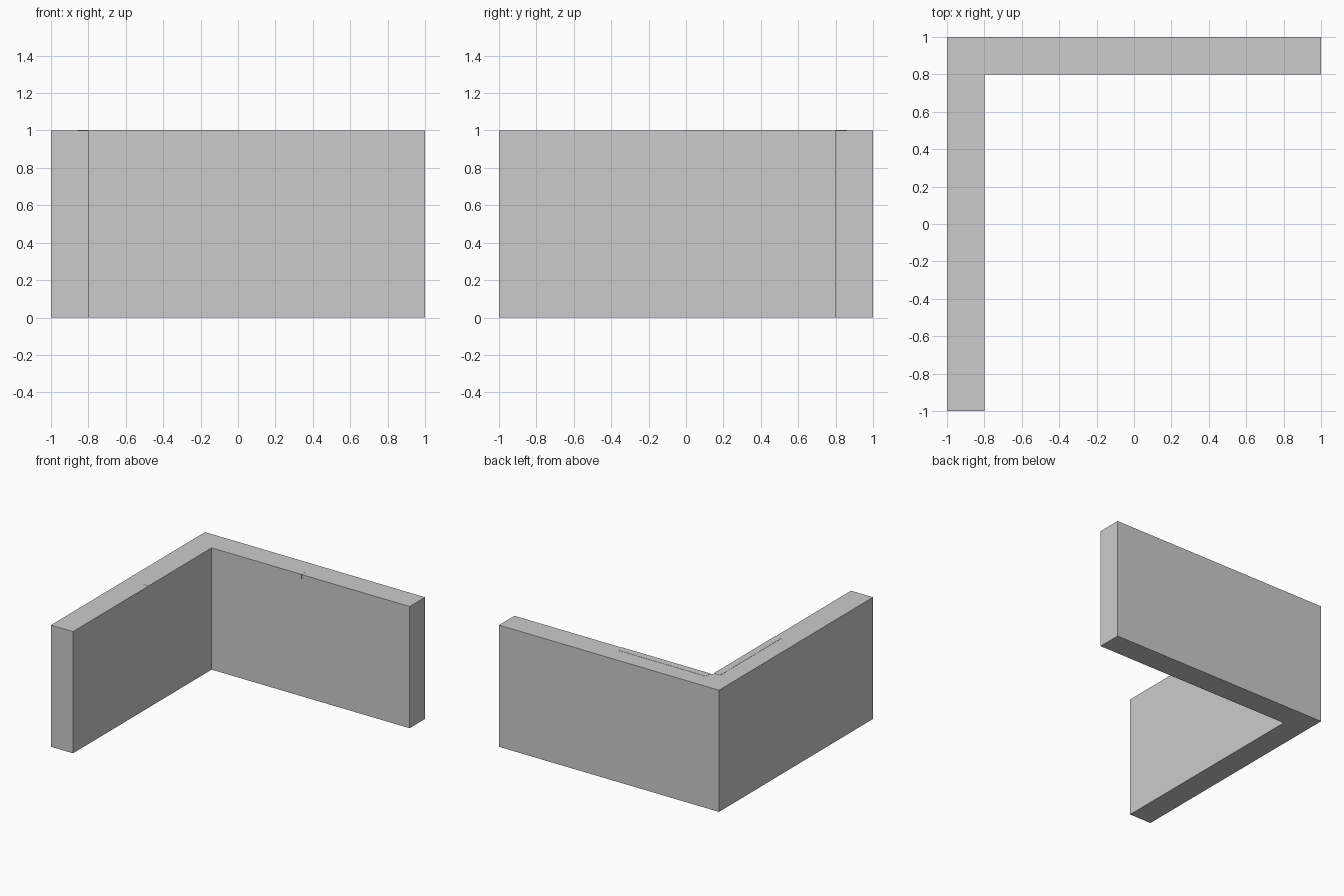
import bpy, bmesh
from mathutils import Matrix, Vector

if "Cube" in bpy.data.objects:
    bpy.data.objects.remove(bpy.data.objects["Cube"])


def add_object(name, bm):
    bmesh.ops.recalc_face_normals(bm, faces=bm.faces)
    mesh = bpy.data.meshes.new(name)
    bm.to_mesh(mesh)
    bm.free()
    obj = bpy.data.objects.new(name, mesh)
    bpy.context.collection.objects.link(obj)
    return obj


# L-shaped corner wall, extruded from its floor plan
bm = bmesh.new()
plan = [(-1, -1), (-0.8, -1), (-0.8, 0.8), (1, 0.8), (1, 1), (-1, 1)]
base = bm.faces.new([bm.verts.new((x, y, 0)) for x, y in plan])
top = bmesh.ops.extrude_face_region(bm, geom=[base], use_keep_orig=True)
bmesh.ops.translate(bm, vec=(0, 0, 1),
                    verts=[g for g in top["geom"] if isinstance(g, bmesh.types.BMVert)])
add_object("corner_wall", bm)


# Slim trim set into the inner top edge, with rounded outer corners
def trim(name, swap=False):
    lo, hi = Vector((-0.78, 0.7985, 0.955)), Vector((0.02, 0.857, 1.0015))
    bm = bmesh.new()
    size, mid = hi - lo, (hi + lo) / 2
    bmesh.ops.create_cube(bm, size=1, matrix=Matrix.Translation(mid) @ Matrix.Diagonal((*size, 1)))
    corners = []
    for e in bm.edges:
        d = e.verts[1].co - e.verts[0].co
        c = (e.verts[0].co + e.verts[1].co) / 2
        if (abs(d.z) > 0.01 and c.y > mid.y) or (abs(d.y) > 0.01 and c.z < mid.z):
            corners.append(e)
    bmesh.ops.bevel(bm, geom=corners, offset=0.012, segments=3, profile=0.5, affect='EDGES')
    if swap:  # reflect across the diagonal onto the other wall
        for v in bm.verts:
            v.co.x, v.co.y = -v.co.y, -v.co.x
    return add_object(name, bm)


trim("back_wall_trim")
trim("left_wall_trim", swap=True)
